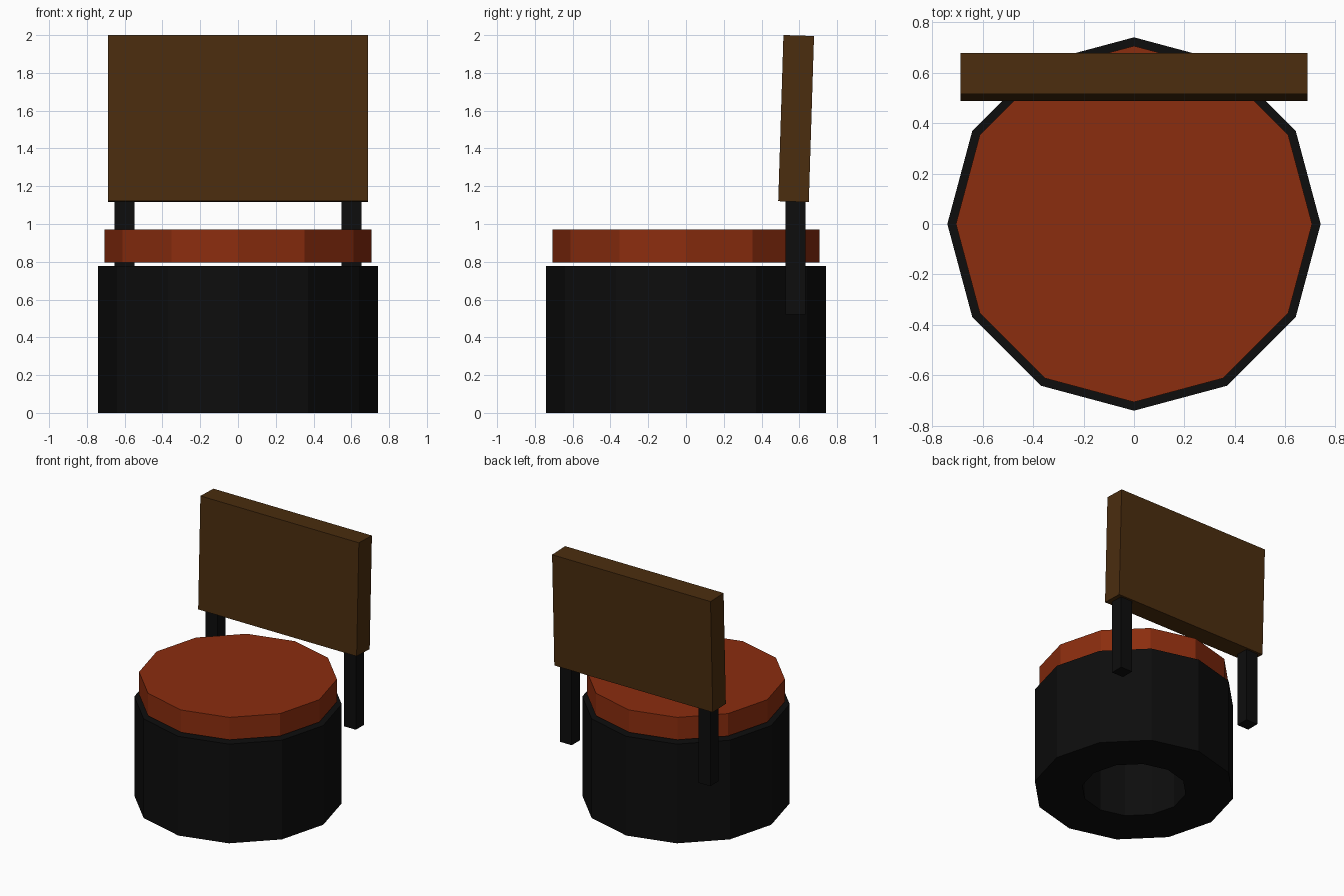
import bpy, bmesh, math
from mathutils import Matrix

if "Cube" in bpy.data.objects:
    bpy.data.objects.remove(bpy.data.objects["Cube"])


def material(name, rgb):
    m = bpy.data.materials.new(name)
    m.diffuse_color = (*rgb, 1)
    m.use_nodes = True
    m.node_tree.nodes["Principled BSDF"].inputs["Base Color"].default_value = m.diffuse_color
    return m


rubber = material("black rubber", (0.004, 0.004, 0.004))
cushion = material("rust red", (0.26, 0.026, 0.0045))
wood = material("dark wood", (0.07, 0.026, 0.0045))


def finish(name, bm, mat):
    bmesh.ops.recalc_face_normals(bm, faces=bm.faces)
    me = bpy.data.meshes.new(name)
    bm.to_mesh(me)
    bm.free()
    me.materials.append(mat)
    ob = bpy.data.objects.new(name, me)
    bpy.context.collection.objects.link(ob)
    return ob


def box(name, size, center, mat, tilt=0):
    bm = bmesh.new()
    bmesh.ops.create_cube(bm, size=1, matrix=Matrix.Translation(center)
                          @ Matrix.Rotation(tilt, 4, 'X')
                          @ Matrix.Diagonal((*size, 1)))
    return finish(name, bm, mat)


def lathe(name, profile, mat, sides=12):
    # closed (radius, z) profile revolved around z; radius 0 is welded
    bm = bmesh.new()
    rings = [[bm.verts.new((r * math.cos(2 * math.pi * i / sides),
                            r * math.sin(2 * math.pi * i / sides), z))
              for r, z in profile] for i in range(sides)]
    n = len(profile)
    for i in range(sides):
        a, b = rings[i], rings[(i + 1) % sides]
        for j in range(n):
            k = (j + 1) % n
            bm.faces.new((a[j], b[j], b[k], a[k]))
    return finish(name, bm, mat)


# Tyre base: thick 12-sided ring
lathe("tyre_base", [(0.74, 0), (0.74, 0.778), (0.385, 0.778), (0.385, 0)], rubber)

# Seat cushion: 12-sided disc with a vertex on the x axis
bm = bmesh.new()
bmesh.ops.create_cone(bm, cap_ends=True, segments=12, radius1=0.706, radius2=0.706,
                      depth=0.176, matrix=Matrix.Translation((0, 0, 0.884)))
finish("seat_cushion", bm, cushion)

# Backrest posts
for side, x in (("left", -0.601), ("right", 0.601)):
    box(side + "_back_post", (0.104, 0.104, 0.66), (x, 0.58, 0.85), rubber)

# Backrest panel, leaning slightly back
box("backrest", (1.375, 0.162, 0.88), (0, 0.583, 1.558), wood, math.radians(-1.8))
